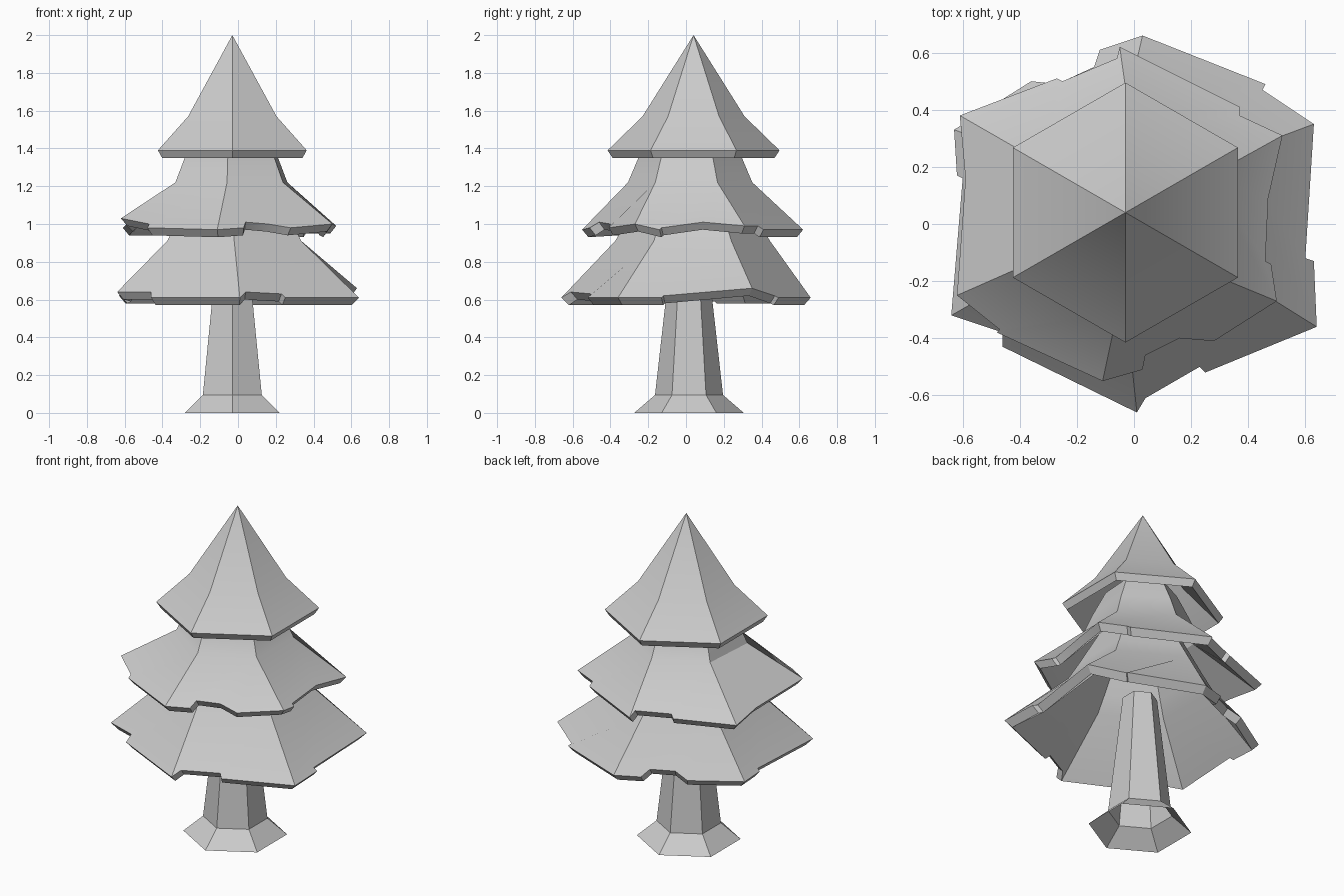
import bpy, bmesh
from math import cos, sin, radians
from mathutils import Vector

cube = bpy.data.objects.get("Cube")
if cube:
    bpy.data.objects.remove(cube, do_unlink=True)

AXIS = Vector((-0.03, 0.04, 0))

grey = bpy.data.materials.new("plain_grey")
grey.use_nodes = True
tone = (0.6, 0.6, 0.6, 1)
grey.diffuse_color = tone
grey.node_tree.nodes["Principled BSDF"].inputs["Base Color"].default_value = tone


def hexagon(radius, z, centre=AXIS, twist=0):
    """Six points, clockwise from the back."""
    turns = [radians(90 - 60 * k - twist) for k in range(6)]
    return [centre + Vector((radius * cos(a), radius * sin(a), z)) for a in turns]


def skin(bm, loops):
    """Quads between successive equal loops of vertices."""
    for low, high in zip(loops, loops[1:]):
        for i in range(len(low)):
            j = (i + 1) % len(low)
            bm.faces.new((low[i], low[j], high[j], high[i]))


def finish(name, bm):
    bmesh.ops.remove_doubles(bm, verts=bm.verts[:], dist=0.0005)
    bmesh.ops.recalc_face_normals(bm, faces=bm.faces[:])
    mesh = bpy.data.meshes.new(name)
    bm.to_mesh(mesh)
    bm.free()
    mesh.materials.append(grey)
    obj = bpy.data.objects.new(name, mesh)
    bpy.context.collection.objects.link(obj)
    bpy.ops.object.select_all(action='DESELECT')
    obj.select_set(True)
    bpy.context.view_layer.objects.active = obj
    bpy.ops.object.shade_smooth_by_angle(angle=radians(30))


def tier(name, sides, profile, centre=AXIS, twist=0, wall=0.04):
    """Hollow six-sided skirt; each side's rim points begin at its corner."""
    bm = bmesh.new()
    starts, rim, lip = [], [], []
    for side in sides:
        starts.append(len(rim))
        for point in side:
            p = Vector(point) / 100
            low = AXIS + (p - AXIS) * 0.943
            low.z = p.z - wall
            rim.append(bm.verts.new(p))
            lip.append(bm.verts.new(low))
    skin(bm, [lip, rim])

    # One broad face per side, outside and inside, then the steep neck
    for edge, inset in ((rim, 0), (lip, wall)):
        neck = [[bm.verts.new(p) for p in
                 hexagon(max(r - inset, 0), z - inset / 2, centre, twist)]
                for r, z in profile]
        stops = starts[1:] + [len(edge)]
        for k, (a, b) in enumerate(zip(starts, stops)):
            ragged = edge[a:b] + [edge[b % len(edge)]]
            bm.faces.new(ragged + [neck[0][(k + 1) % 6], neck[0][k]])
        skin(bm, neck)
        if profile[-1][0] > 0:
            bm.faces.new(neck[-1])
    finish(name, bm)


# Trunk with flared foot, open underneath
bm = bmesh.new()
foot = Vector((-0.03, 0.016, 0))
rings = [[bm.verts.new(p) for p in hexagon(r, z, foot)]
         for r, z in ((0.29, 0), (0.18, 0.095), (0.097, 0.83))]
skin(bm, rings)
bm.faces.new(rings[-1])
finish("trunk", bm)

# Lower branches with ragged rim (hundredths of a unit)
tier("lower_branches", [
    [(3, 66, 61), (46, 49, 61), (45, 47, 62)],
    [(63, 35, 66), (60, -12, 62), (63, -13, 61)],
    [(64, -36, 61), (25, -52, 61), (23, -50, 63), (4, -61, 64)],
    [(1, -66, 61), (-46, -43, 61), (-46, -38, 64)],
    [(-64, -32, 64), (-60, 16, 63), (-62, 17, 62)],
    [(-63, 33, 62), (-36, 50, 62), (-27, 49, 65), (-14, 55, 65), (-12, 61, 62)],
], [(0.41, 0.91), (0.35, 1.01), (0.22, 1.24)], Vector((-0.02, 0.035, 0)))

# Middle branches with ragged rim
tier("middle_branches", [
    [(-5, 62, 97), (37, 41, 97), (37, 38, 99)],
    [(52, 31, 99), (47, 9, 101), (46, -13, 98), (48, -14, 97)],
    [(50, -27, 100), (28, -41, 98), (16, -40, 100), (4, -46, 101), (3, -51, 98)],
    [(-11, -55, 97), (-48, -38, 98), (-47, -37, 100)],
    [(-62, -25, 103), (-59, 16, 100)],
    [(-61, 38, 98), (-27, 51, 98), (-25, 50, 100), (-6, 58, 100)],
], [(0.33, 1.22), (0.275, 1.35), (0.2, 1.5)], Vector((-0.035, 0.022, 0)), 4)

# Top branches: plain pointed cone
tier("top_branches", [[p * 100] for p in hexagon(0.455, 1.39)],
     [(0.27, 1.57), (0, 2)])
